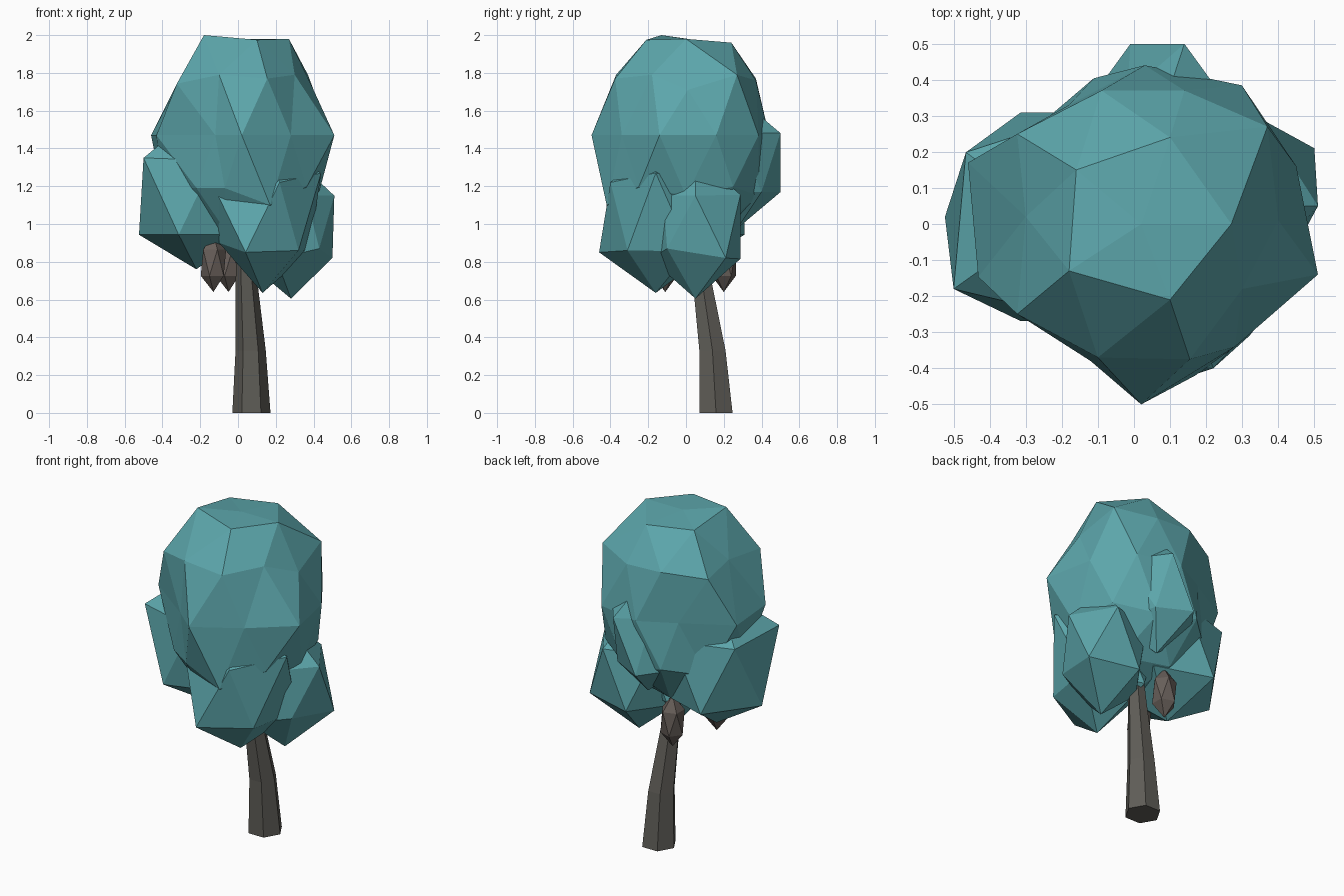
import bpy
import bmesh
import math
from mathutils import Vector

cube = bpy.data.objects.get("Cube")
if cube:
    bpy.data.objects.remove(cube, do_unlink=True)


def material(name, colour):
    mat = bpy.data.materials.new(name)
    mat.use_nodes = True
    mat.diffuse_color = (*colour, 1)
    mat.node_tree.nodes["Principled BSDF"].inputs["Base Color"].default_value = (*colour, 1)
    return mat


TEAL = material("teal_leaves", (0.107, 0.381, 0.407))
BARK = material("grey_bark", (0.115, 0.11, 0.096))
STUB = material("brown_stub", (0.136, 0.113, 0.1))


def finish(bm, name, mat):
    bmesh.ops.recalc_face_normals(bm, faces=bm.faces)
    mesh = bpy.data.meshes.new(name)
    bm.to_mesh(mesh)
    bm.free()
    mesh.materials.append(mat)
    obj = bpy.data.objects.new(name, mesh)
    bpy.context.collection.objects.link(obj)
    return obj


def faceted_ball(name, centre, radius, height, mat, detail=1, nudges=(), top=None):
    """Stretched icosphere; nudges pull the nearest corner to a given point."""
    bm = bmesh.new()
    bmesh.ops.create_icosphere(bm, subdivisions=detail, radius=1)
    for v in bm.verts:
        v.co = Vector(centre) + Vector((v.co.x * radius, v.co.y * radius, v.co.z * height))
        if top:
            v.co.z = min(v.co.z, top)
    for point in map(Vector, nudges):
        min(bm.verts, key=lambda v: (v.co - point).length).co = point
    return finish(bm, name, mat)


# Main crown: finer ball with a flattened top and uneven corners
crown_top = [(-0.18, -0.13, 2.0), (-0.16, 0.15, 1.96), (0.1, 0.24, 1.96), (0.1, -0.21, 1.975)]
crown_shoulder = [(0.4, 0.01, 1.71), (-0.3, 0.02, 1.77), (0.3, -0.18, 1.79),
                  (0.155, -0.375, 1.77), (-0.1, -0.37, 1.79), (0.14, 0.37, 1.76),
                  (-0.09, 0.37, 1.77), (0.37, 0.27, 1.79)]
crown_waist = [(0.51, -0.14, 1.47), (0.02, -0.5, 1.47), (0.03, 0.44, 1.47), (-0.46, 0.17, 1.47),
               (-0.12, -0.38, 1.47), (-0.18, 0.33, 1.47), (0.28, -0.34, 1.47), (0.45, 0.16, 1.47)]
crown_base = [(0.17, -0.42, 1.10), (-0.22, -0.3, 1.19), (-0.07, -0.4, 1.19)]
faceted_ball("main_crown", (0.02, 0, 1.47), 0.475, 0.61, TEAL, 2, top=1.98,
             nudges=crown_top + crown_shoulder + crown_waist + crown_base)

# Lower leaf clumps
faceted_ball("right_clump", (-0.22, 0.02, 1.14), 0.34, 0.44, TEAL,
             nudges=[(-0.5, -0.18, 1.35), (-0.22, 0.02, 0.76)])
faceted_ball("front_clump", (0.13, -0.16, 1.035), 0.345, 0.4, TEAL,
             nudges=[(0.32, -0.31, 0.86), (-0.11, -0.34, 1.16), (0.44, -0.16, 1.27),
                     (0.22, -0.4, 1.22), (-0.1, -0.16, 0.9), (0.04, -0.46, 0.85)])
faceted_ball("left_clump", (0.28, 0.05, 0.985), 0.28, 0.38, TEAL,
             nudges=[(0.51, 0.05, 1.15), (0.5, 0.21, 0.82), (0.43, -0.1, 0.87),
                     (0.36, -0.12, 1.15)])
faceted_ball("back_clump", (0.065, 0.27, 1.325), 0.27, 0.35, TEAL,
             nudges=[(-0.02, 0.36, 1.46), (0.18, 0.4, 1.17)])

# Hanging branch stubs under the crown
for name, x, y in (("front_stub", -0.13, -0.11), ("back_stub", -0.05, 0.2)):
    faceted_ball(name, (x, y, 0.795), 0.075, 0.155, STUB)

# Six-sided trunk, leaning forward and tapering upward: x, y, z, radius
SIDES = 6
bm = bmesh.new()
rings = []
for x, y, z, r in ((0.071, 0.159, 0, 0.101), (0.067, 0.14, 0.33, 0.08),
                   (0.045, 0.085, 0.7, 0.057), (0.02, 0.02, 1.2, 0.03)):
    angles = [math.tau * i / SIDES for i in range(SIDES)]
    rings.append([bm.verts.new((x + r * math.cos(a), y + r * math.sin(a), z)) for a in angles])
for low, high in zip(rings, rings[1:]):
    for i in range(SIDES):
        j = (i + 1) % SIDES
        bm.faces.new((low[i], low[j], high[j], high[i]))
bm.faces.new(rings[0][::-1])
bm.faces.new(rings[-1])
finish(bm, "trunk", BARK)
